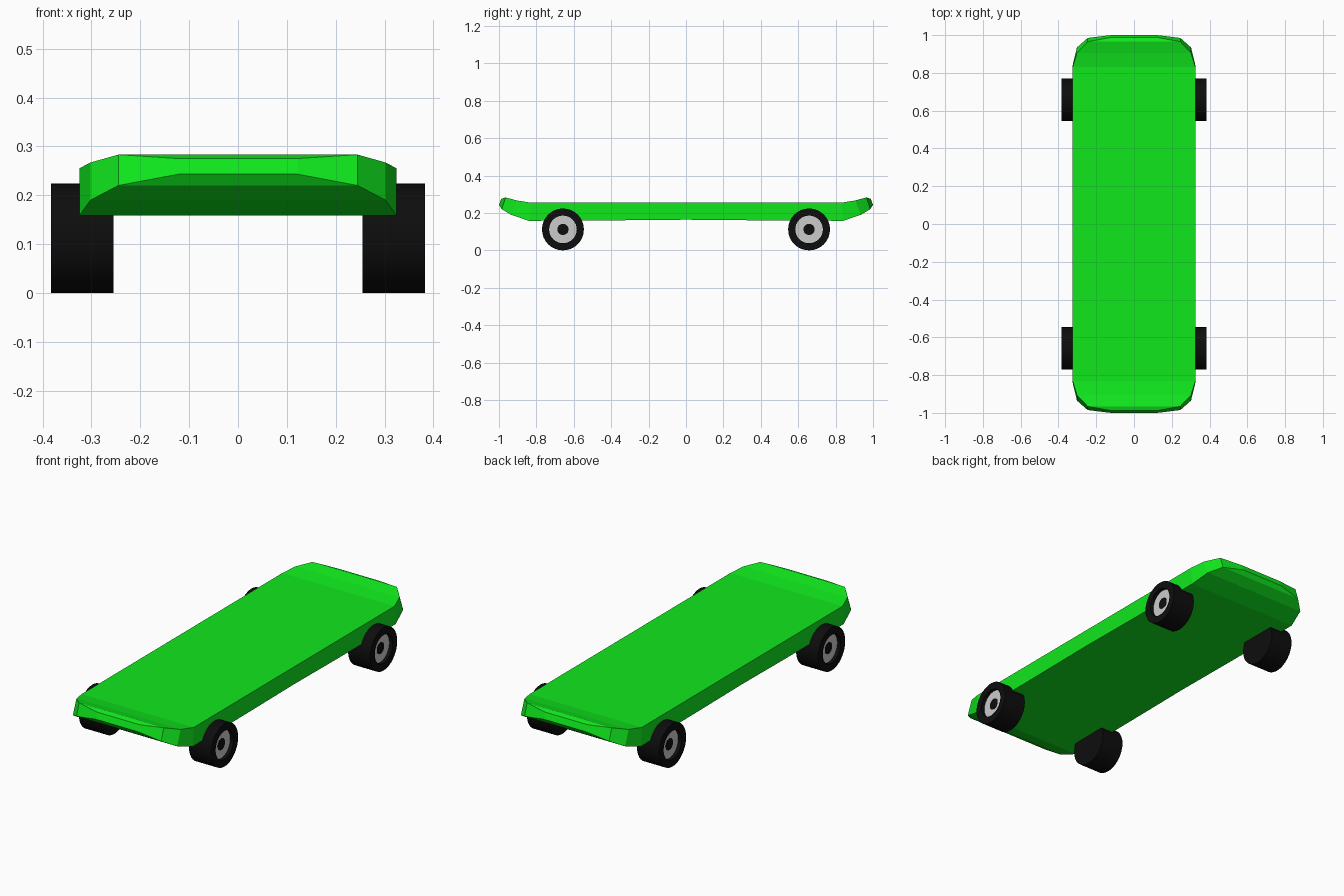
import bpy, bmesh, math

if "Cube" in bpy.data.objects:
    bpy.data.objects.remove(bpy.data.objects["Cube"])


def material(name, rgb):
    m = bpy.data.materials.new(name)
    m.diffuse_color = (*rgb, 1)
    m.use_nodes = True
    m.node_tree.nodes["Principled BSDF"].inputs["Base Color"].default_value = m.diffuse_color
    return m


GREEN = material("green_paint", (0.005, 0.8, 0.012))
BLACK = material("black_rubber", (0.004, 0.004, 0.004))
GREY = material("grey_metal", (0.7, 0.7, 0.7))


def finish(bm, name, mat):
    bmesh.ops.remove_doubles(bm, verts=bm.verts, dist=1e-5)
    bmesh.ops.recalc_face_normals(bm, faces=bm.faces)
    me = bpy.data.meshes.new(name)
    bm.to_mesh(me)
    bm.free()
    me.materials.append(mat)
    ob = bpy.data.objects.new(name, me)
    bpy.context.collection.objects.link(ob)
    return ob


# Deck: half width, top y, top z, bottom y, bottom z from middle to tip
half = [
    (0.325, 0.0, 0.255, 0.0, 0.164),
    (0.325, 0.33, 0.255, 0.33, 0.161),
    (0.325, 0.83, 0.255, 0.84, 0.158),
    (0.302, 0.905, 0.267, 0.935, 0.19),
    (0.245, 0.965, 0.283, 0.985, 0.22),
    (0.122, 0.988, 0.275, 1.0, 0.243),
]
stations = [(w, -ty, tz, -by, bz) for w, ty, tz, by, bz in half[:0:-1]] + half
bm = bmesh.new()
rings = []
for w, ty, tz, by, bz in stations:
    rings.append([bm.verts.new(p) for p in
                  ((-w, by, bz), (w, by, bz), (w, ty, tz), (-w, ty, tz))])
for a, b in zip(rings, rings[1:]):
    for i in range(4):
        j = (i + 1) % 4
        bm.faces.new((a[i], a[j], b[j], b[i]))
bm.faces.new(rings[0])
bm.faces.new(rings[-1])
finish(bm, "deck", GREEN)


def lathe(name, profile, side, y, mat, closed=False):
    """Spin (radius, x) points around the wheel axle."""
    bm = bmesh.new()
    vs = [bm.verts.new((side * x, y, 0.112 + r)) for r, x in profile]
    pairs = list(zip(vs, vs[1:])) + ([(vs[-1], vs[0])] if closed else [])
    edges = [bm.edges.new(p) for p in pairs]
    bmesh.ops.spin(bm, geom=vs + edges, cent=(0, y, 0.112), axis=(1, 0, 0),
                   angle=math.tau, steps=32)
    ob = finish(bm, name, mat)
    bpy.ops.object.select_all(action='DESELECT')
    ob.select_set(True)
    bpy.context.view_layer.objects.active = ob
    bpy.ops.object.shade_smooth_by_angle(angle=math.radians(35))


# Wheels: tyre with recessed rim ring and hub cap at each corner
for end, y in (("front", -0.658), ("back", 0.658)):
    for hand, s in (("left", -1), ("right", 1)):
        tag = f"{end}_{hand}"
        lathe(f"{tag}_tyre", [(0, 0.255), (0.112, 0.255), (0.112, 0.383),
                              (0.074, 0.383), (0.074, 0.36), (0, 0.36)],
              s, y, BLACK)
        lathe(f"{tag}_rim", [(0.03, 0.356), (0.074, 0.356), (0.074, 0.364),
                             (0.03, 0.364)], s, y, GREY, closed=True)
        lathe(f"{tag}_hub", [(0, 0.357), (0.03, 0.357), (0.03, 0.365),
                             (0, 0.365)], s, y, BLACK)
